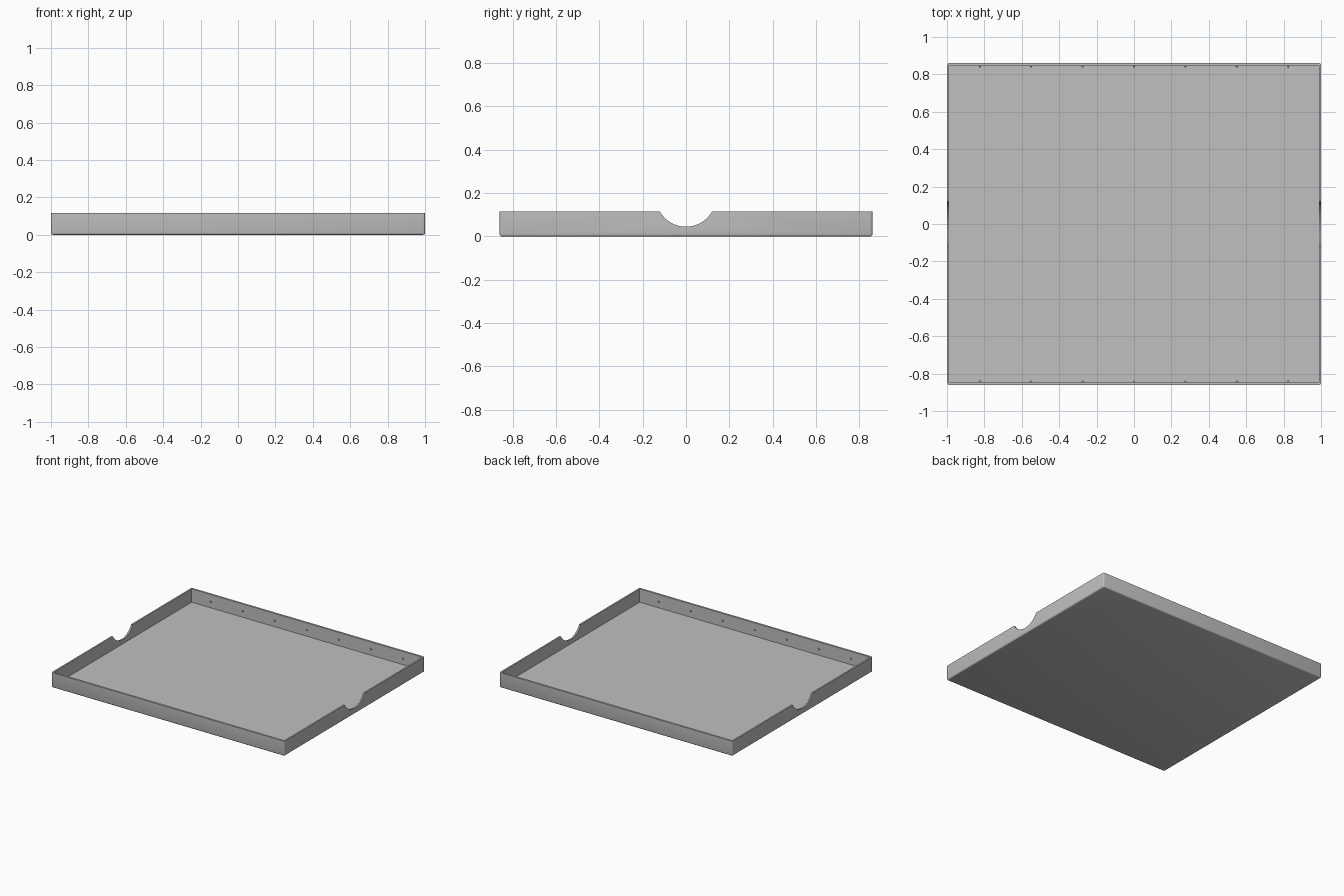
import bpy, bmesh, math
from mathutils import Matrix

if "Cube" in bpy.data.objects:
    bpy.data.objects.remove(bpy.data.objects["Cube"])

X, Y, H = 1.0, 0.86, 0.115          # half width, half depth, height
WALL_X, WALL_Y, FLOOR = 0.012, 0.016, 0.012
R, ZC = 0.138, 0.183                # hand notch radius and centre height

grey = bpy.data.materials.new("light grey")
grey.diffuse_color = (0.527, 0.527, 0.527, 1)
grey.use_nodes = True
grey.node_tree.nodes["Principled BSDF"].inputs["Base Color"].default_value = grey.diffuse_color


def finish(name, bm):
    mesh = bpy.data.meshes.new(name)
    bm.to_mesh(mesh)
    bm.free()
    mesh.materials.append(grey)
    obj = bpy.data.objects.new(name, mesh)
    bpy.context.collection.objects.link(obj)
    return obj


def box(name, hx, hy, z0, z1, bevel=0.0):
    """Box with rounded upright and bottom edges."""
    bm = bmesh.new()
    bmesh.ops.create_cube(bm, size=1)
    for v in bm.verts:
        v.co = (v.co.x * 2 * hx, v.co.y * 2 * hy, z0 if v.co.z < 0 else z1)
    if bevel:
        edges = [e for e in bm.edges if min(v.co.z for v in e.verts) < z0 + 1e-6]
        bmesh.ops.bevel(bm, geom=edges, offset=bevel, segments=3,
                        profile=0.5, affect='EDGES')
    return finish(name, bm)


# Tray shell
tray = box("tray", X, Y, 0, H, 0.01)

# Cavity and rounded hand notches through both short walls
cavity = box("cavity_cutter", X - WALL_X, Y - WALL_Y, FLOOR, 0.3)
bm = bmesh.new()
bmesh.ops.create_cone(bm, cap_ends=True, segments=96, radius1=R, radius2=R, depth=2.4,
                      matrix=Matrix.Translation((0, 0, ZC)) @ Matrix.Rotation(math.pi / 2, 4, 'Y'))
notch = finish("notch_cutter", bm)

bpy.context.view_layer.objects.active = tray
tray.select_set(True)
for cutter in (cavity, notch):
    mod = tray.modifiers.new("cut", 'BOOLEAN')
    mod.operation = 'DIFFERENCE'
    mod.solver = 'EXACT'
    mod.object = cutter
    bpy.ops.object.modifier_apply(modifier=mod.name)
    bpy.data.objects.remove(cutter)
bpy.ops.object.shade_smooth_by_angle(angle=math.radians(35))

# Row of small pointed studs inside each long wall
bm = bmesh.new()
for side in (-1, 1):
    for i in range(-3, 4):
        place = Matrix.Translation((i * 0.275, side * (Y - WALL_Y - 0.003), 0.06))
        turn = Matrix.Rotation(side * math.pi / 2, 4, 'X')
        bmesh.ops.create_cone(bm, cap_ends=True, segments=16, radius1=0.008, radius2=0.002,
                              depth=0.01, matrix=place @ turn)
finish("wall_studs", bm)
